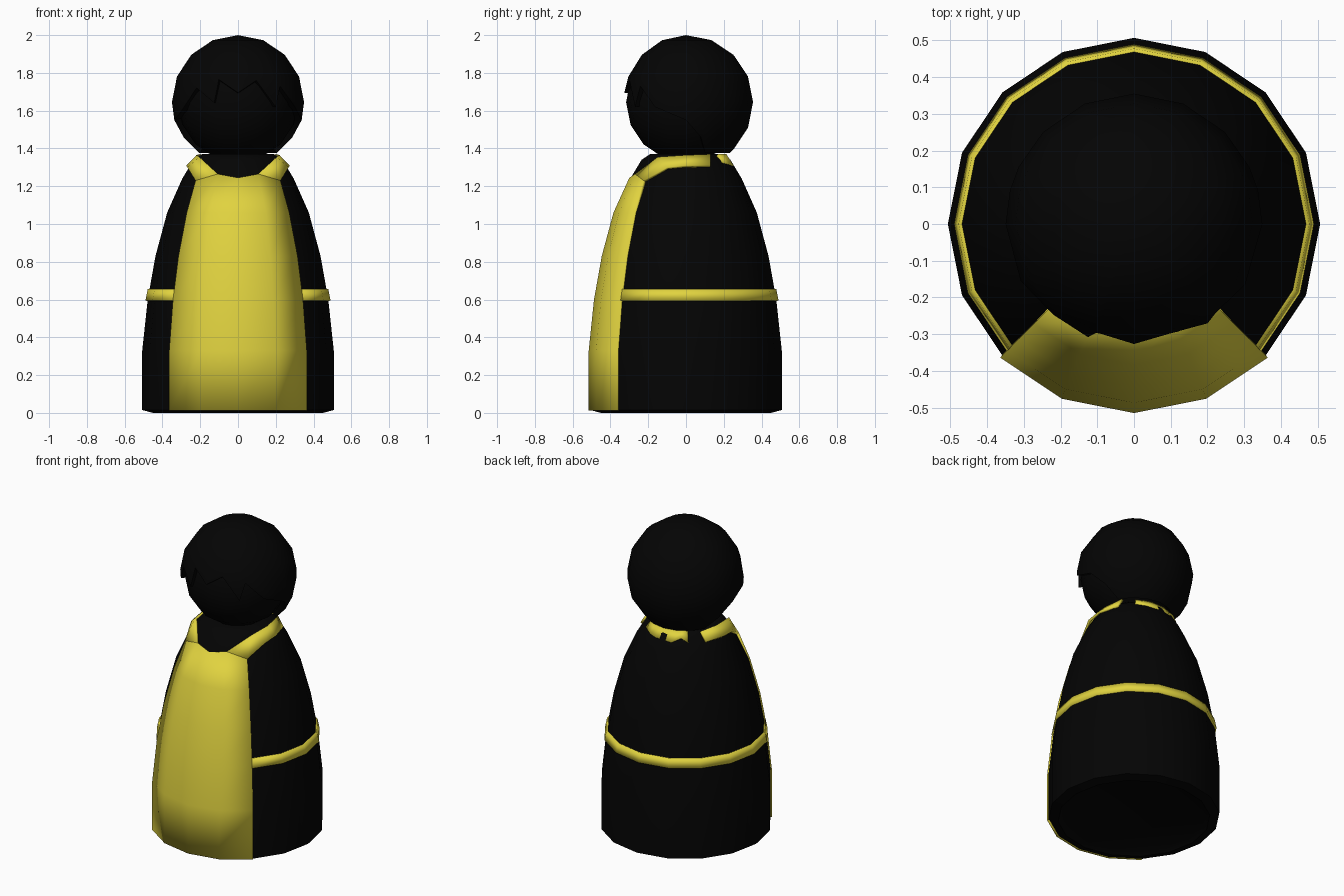
import bpy, bmesh
from math import cos, sin, acos, radians, pi

if "Cube" in bpy.data.objects:
    bpy.data.objects.remove(bpy.data.objects["Cube"])


def material(name, rgb):
    m = bpy.data.materials.new(name)
    m.diffuse_color = (*rgb, 1)
    m.use_nodes = True
    m.node_tree.nodes["Principled BSDF"].inputs["Base Color"].default_value = m.diffuse_color
    return m


BLACK = material("black", (0.0012, 0.0012, 0.0012))
YELLOW = material("yellow", (0.75, 0.65, 0.05))


def grid_object(name, rows, mat, closed=False, thickness=0, mirror=False, angle=40):
    """Skin a list of equally long point rows."""
    bm = bmesh.new()
    vs = [[bm.verts.new(p) for p in row] for row in rows]
    n = len(rows[0])
    for a, b in zip(vs, vs[1:]):
        for i in range(n if closed else n - 1):
            j = (i + 1) % n
            bm.faces.new((a[i], a[j], b[j], b[i]))
    bmesh.ops.remove_doubles(bm, verts=bm.verts, dist=0.0005)
    if closed:
        bmesh.ops.recalc_face_normals(bm, faces=bm.faces)
    me = bpy.data.meshes.new(name)
    bm.to_mesh(me)
    bm.free()
    me.materials.append(mat)
    ob = bpy.data.objects.new(name, me)
    bpy.context.collection.objects.link(ob)
    bpy.ops.object.select_all(action='DESELECT')
    ob.select_set(True)
    bpy.context.view_layer.objects.active = ob
    bpy.ops.object.shade_smooth_by_angle(angle=radians(angle))
    if thickness:
        s = ob.modifiers.new("thickness", 'SOLIDIFY')
        s.thickness, s.offset = thickness, -1
    if mirror:
        ob.modifiers.new("mirror", 'MIRROR')
    return ob


def arc(r, z, angles):
    return [(r * cos(radians(a)), r * sin(radians(a)), z) for a in angles]


FULL = [i * 22.5 for i in range(16)]

# Body: 16-sided lathe with a shallow recess underneath
body = [(0, 0.02), (0.42, 0.02), (0.45, 0), (0.507, 0.015), (0.507, 0.33), (0.478, 0.6),
        (0.437, 0.83), (0.375, 1.06), (0.295, 1.24), (0.235, 1.34), (0.19, 1.37), (0, 1.37)]
grid_object("body", [arc(r, z, FULL) for r, z in body], BLACK, closed=True)

# Head
C, R = 1.645, 0.317
grid_object("head", [arc(R * sin(t * pi / 8), C + R * cos(t * pi / 8), FULL)
                     for t in range(9)], BLACK, closed=True)

# Hair: sphere cap cut off along a jagged hairline (azimuth, height)
hairline = [(0, 1.55), (15, 1.46), (26, 1.375), (45, 1.375), (67.5, 1.375), (90, 1.375),
            (112.5, 1.375), (135, 1.375), (154, 1.375), (165, 1.46), (180, 1.55),
            (208, 1.59), (230, 1.72), (249, 1.64), (252, 1.765), (270, 1.695),
            (287, 1.76), (305, 1.62), (311, 1.73), (330, 1.62)]


def hair_point(az, theta, r):
    a = radians(az)
    y = r * sin(theta) * sin(a)
    return (r * sin(theta) * cos(a) * 0.985, y * (0.93 if y < 0 else 1), C + r * cos(theta))


HR = 0.355
ends = [(az, acos((z - C) / HR)) for az, z in hairline]
rows = [[hair_point(az, min(k * pi / 8, end), HR) for az, end in ends] for k in range(8)]
rows.append([hair_point(az, end, 0.31) for az, end in ends])
grid_object("hair", rows, BLACK, closed=True)

# Apron front panel
FRONT = [-135, -112.5, -90, -67.5, -45]
panel = [(0.515, 0.012), (0.515, 0.33), (0.487, 0.6), (0.446, 0.83), (0.384, 1.06)]
rows = [arc(r, z, FRONT) for r, z in panel]
rows.append([(-0.225, -0.225, 1.23), (-0.107, -0.27, 1.265), (0, -0.3, 1.245),
             (0.107, -0.27, 1.265), (0.225, -0.225, 1.23)])
grid_object("apron_panel", rows, YELLOW, thickness=0.015)

# Neck straps, running from the panel's top corners round the sides
lower = [(0.225, -0.225, 1.23), (0.268, -0.1, 1.3), (0.275, 0, 1.31), (0.238, 0.13, 1.31)]
upper = [(0.107, -0.27, 1.265), (0.205, -0.15, 1.355), (0.22, 0, 1.365), (0.2, 0.13, 1.37)]
grid_object("neck_strap", [lower, upper], YELLOW, thickness=0.015, mirror=True)

# Strap piece at the back of the neck, with a ragged lower edge
BACK = [52, 67.5, 80, 105, 118, 128]
low = [arc(0.25 + 0.3 * (1.33 - z), z, [a])[0]
       for a, z in zip(BACK, (1.33, 1.315, 1.31, 1.305, 1.335, 1.31))]
grid_object("back_strap", [low, arc(0.217, 1.37, BACK)], YELLOW, thickness=0.015)

# Waist tie, from one panel edge round the back to the other
WAIST = [-45 + i * 22.5 for i in range(13)]
grid_object("waist_tie", [arc(0.49, 0.595, WAIST), arc(0.478, 0.655, WAIST)],
            YELLOW, thickness=0.025)
